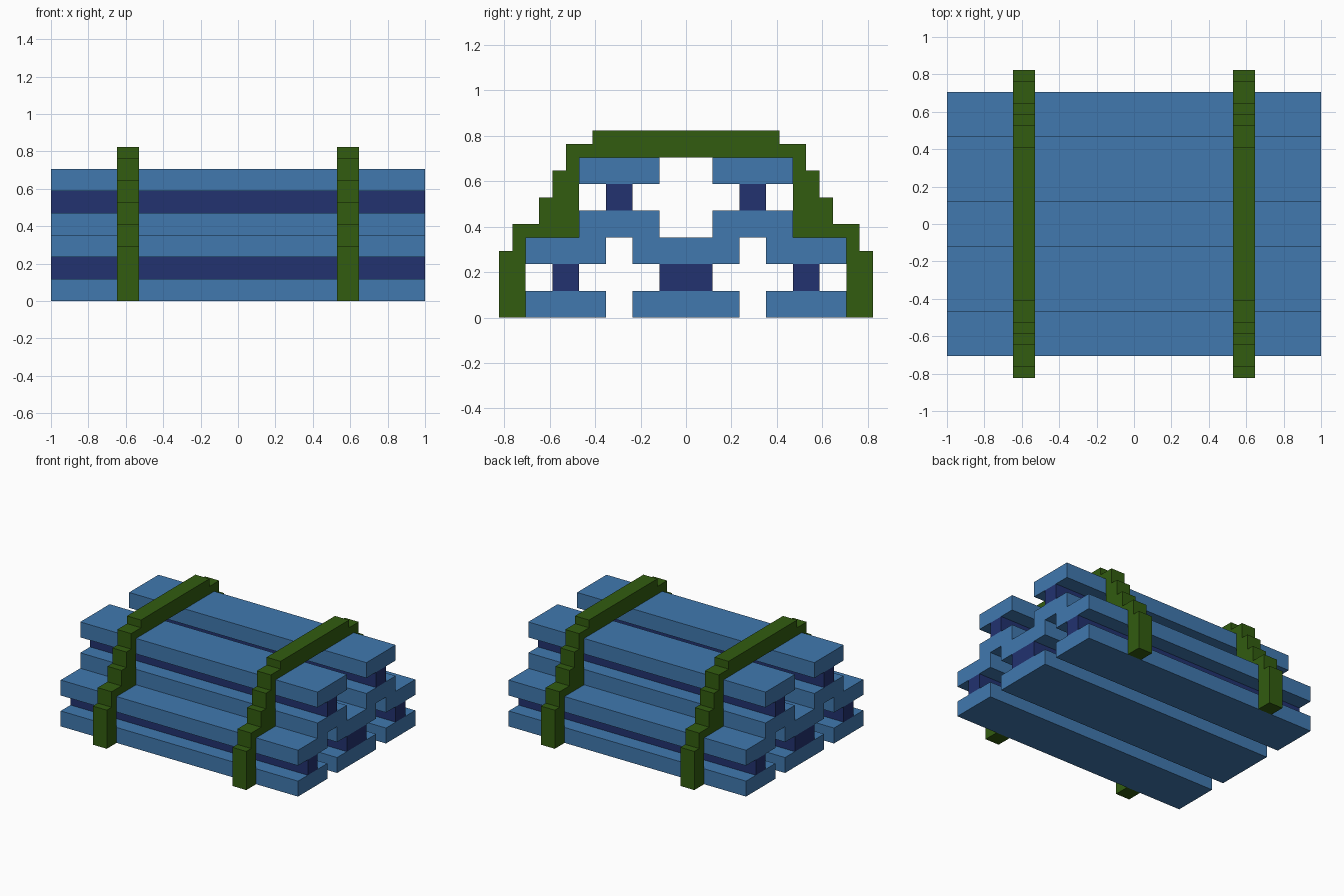
import bpy
import bmesh

cube = bpy.data.objects.get("Cube")
if cube:
    bpy.data.objects.remove(cube, do_unlink=True)

U = 2 / 17  # plank thickness, the module of the whole stack


def material(name, rgb):
    m = bpy.data.materials.new(name)
    m.use_nodes = True
    color = (*rgb, 1.0)
    m.diffuse_color = color
    bsdf = next(n for n in m.node_tree.nodes if n.type == 'BSDF_PRINCIPLED')
    bsdf.inputs["Base Color"].default_value = color
    return m


BLUE = material("plank blue", (0.052, 0.190, 0.429))
NAVY = material("spacer navy", (0.016, 0.032, 0.162))
GREEN = material("strap green", (0.032, 0.107, 0.005))


def extrude_x(name, profile, x0, x1, mat):
    """Extrude a (y, z) outline, given in modules, from x0 to x1."""
    bm = bmesh.new()
    face = bm.faces.new([bm.verts.new((x0, y * U, z * U)) for y, z in profile])
    ext = bmesh.ops.extrude_face_region(bm, geom=[face])
    verts = [g for g in ext["geom"] if isinstance(g, bmesh.types.BMVert)]
    bmesh.ops.translate(bm, verts=verts, vec=(x1 - x0, 0, 0))
    bmesh.ops.recalc_face_normals(bm, faces=bm.faces)
    mesh = bpy.data.meshes.new(name)
    bm.to_mesh(mesh)
    bm.free()
    mesh.materials.append(mat)
    ob = bpy.data.objects.new(name, mesh)
    bpy.context.collection.objects.link(ob)
    return ob


def beam(name, y0, y1, z, mat):
    extrude_x(name, [(y0, z), (y1, z), (y1, z + 1), (y0, z + 1)], -1, 1, mat)


# Lower tier: two layers of three planks, with spacers between
for layer, z in (("bottom", 0), ("lower", 2)):
    beam(f"{layer}_plank_front", -6, -3, z, BLUE)
    beam(f"{layer}_plank_middle", -2, 2, z, BLUE)
    beam(f"{layer}_plank_back", 3, 6, z, BLUE)
beam("lower_spacer_front", -5, -4, 1, NAVY)
beam("lower_spacer_middle", -1, 1, 1, NAVY)
beam("lower_spacer_back", 4, 5, 1, NAVY)

# Upper tier: two layers of two planks, with spacers between
for layer, z in (("upper", 3), ("top", 5)):
    beam(f"{layer}_plank_front", -4, -1, z, BLUE)
    beam(f"{layer}_plank_back", 1, 4, z, BLUE)
beam("upper_spacer_front", -3, -2, 4, NAVY)
beam("upper_spacer_back", 2, 3, 4, NAVY)

# Stepped straps: back half outline, outer steps then inner edge, mirrored in y
outer = [(7, 0), (7, 2.5), (6.5, 2.5), (6.5, 3.5), (5.5, 3.5), (5.5, 4.5),
         (5, 4.5), (5, 5.5), (4.5, 5.5), (4.5, 6.5), (3.5, 6.5), (3.5, 7)]
inner = [(4, 6), (4, 3), (6, 3), (6, 0)]


def mirrored(points):
    return [(-y, z) for y, z in reversed(points)]


outline = outer + mirrored(outer) + mirrored(inner) + inner
for side, s in (("left", 1), ("right", -1)):
    extrude_x(f"{side}_strap", outline, (5 * s - 0.5) * U, (5 * s + 0.5) * U, GREEN)
